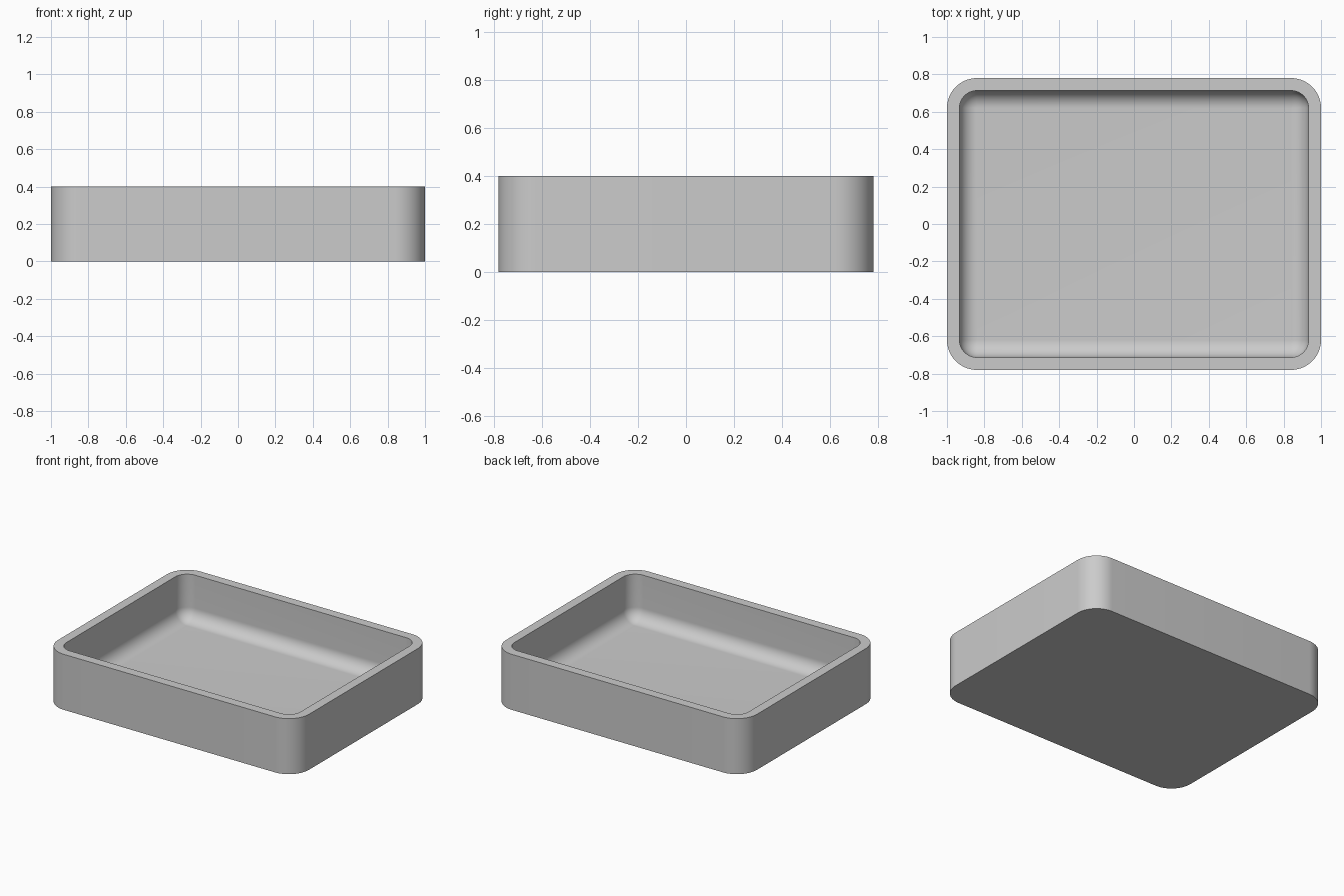
import bpy, bmesh, math

cube = bpy.data.objects.get("Cube")
if cube:
    bpy.data.objects.remove(cube)

HX, HY, HEIGHT = 1.0, 0.78, 0.4      # outer half sizes and height
WALL, FLOOR = 0.067, 0.07            # wall and floor thickness
CORNER = 0.16                        # outer corner radius
FILLET = CORNER - WALL               # inner radius, corners and floor edge
STEPS = 16

grey = bpy.data.materials.new("light_grey")
grey.use_nodes = True
colour = (0.6, 0.6, 0.6, 1)
grey.diffuse_color = colour
grey.node_tree.nodes["Principled BSDF"].inputs["Base Color"].default_value = colour


def ring(bm, inset, z):
    """Rounded rectangle of vertices, inset from the outer wall."""
    radius = max(CORNER - inset, 0.002)
    cx, cy = HX - inset - radius, HY - inset - radius
    verts = []
    for quarter, (sx, sy) in enumerate([(1, 1), (-1, 1), (-1, -1), (1, -1)]):
        for i in range(STEPS + 1):
            a = math.pi / 2 * (quarter + i / STEPS)
            verts.append(bm.verts.new((sx * cx + radius * math.cos(a),
                                       sy * cy + radius * math.sin(a), z)))
    return verts


# Section from the base, up the outside, over the rim, down into the floor fillet
section = [(0, 0), (0, HEIGHT), (WALL, HEIGHT)]
for i in range(STEPS + 1):
    a = math.pi / 2 * i / STEPS
    section.append((WALL + FILLET * (1 - math.cos(a)),
                    FLOOR + FILLET * (1 - math.sin(a))))

bm = bmesh.new()
rings = [ring(bm, *point) for point in section]
for lower, upper in zip(rings, rings[1:]):
    for i in range(len(lower)):
        j = (i + 1) % len(lower)
        bm.faces.new((lower[i], lower[j], upper[j], upper[i]))
bm.faces.new(rings[0][::-1])         # underside
bm.faces.new(rings[-1])              # inner floor
bmesh.ops.recalc_face_normals(bm, faces=bm.faces)

mesh = bpy.data.meshes.new("tray")
bm.to_mesh(mesh)
bm.free()
mesh.materials.append(grey)
tray = bpy.data.objects.new("tray", mesh)
bpy.context.collection.objects.link(tray)

# Smooth curves, crisp rim and base
bpy.context.view_layer.objects.active = tray
tray.select_set(True)
bpy.ops.object.shade_smooth_by_angle(angle=math.radians(35))
